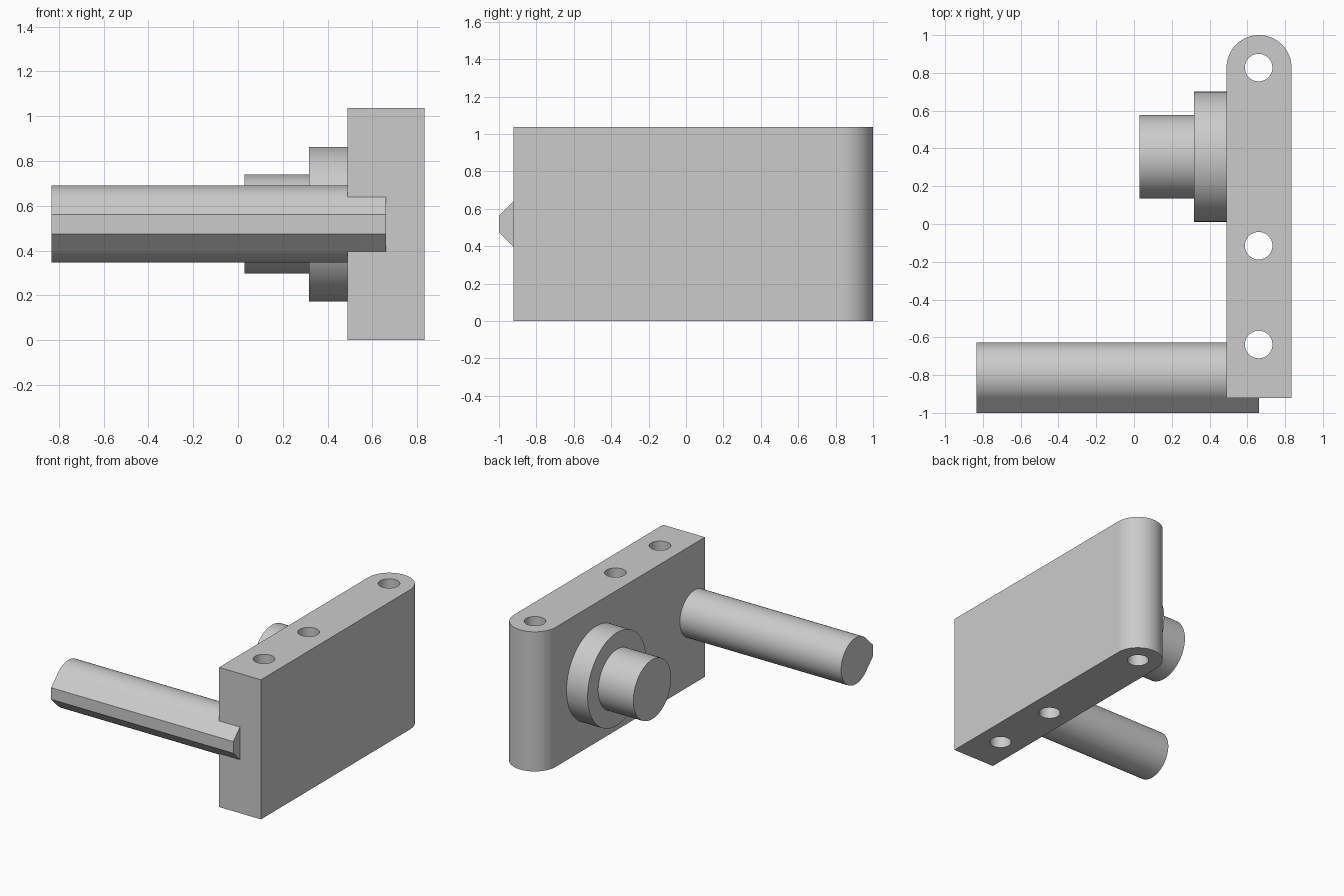
import bpy
import bmesh
import math
from mathutils import Vector

if "Cube" in bpy.data.objects:
    bpy.data.objects.remove(bpy.data.objects["Cube"])

HEIGHT = 1.036
MID_Z = HEIGHT / 2
PLATE_X, PLATE_R = 0.662, 0.172
FRONT_Y, BACK_Y = -0.922, 1.0
SHAFT_Y, SHAFT_R = -0.80, 0.172
BOSS_Y = 0.356

grey = bpy.data.materials.new("light grey")
grey.use_nodes = True
colour = (0.6, 0.6, 0.6, 1)
grey.diffuse_color = colour
grey.node_tree.nodes["Principled BSDF"].inputs["Base Color"].default_value = colour


def arc(cx, cy, r, start, end, steps):
    """Points on an arc, angles in degrees."""
    angles = [math.radians(start + (end - start) * i / steps) for i in range(steps + 1)]
    return [(cx + r * math.cos(a), cy + r * math.sin(a)) for a in angles]


def extrude(name, outline, axis, low, high):
    """Extrude a closed 2D outline along z (xy outline) or x (yz outline)."""
    bm = bmesh.new()
    place = (lambda a, b: (a, b, low)) if axis == "z" else (lambda a, b: (low, a, b))
    face = bm.faces.new([bm.verts.new(place(a, b)) for a, b in outline])
    moved = bmesh.ops.extrude_face_region(bm, geom=[face])["geom"]
    span = high - low
    offset = Vector((0, 0, span)) if axis == "z" else Vector((span, 0, 0))
    bmesh.ops.translate(bm, vec=offset,
                        verts=[v for v in moved if isinstance(v, bmesh.types.BMVert)])
    bmesh.ops.recalc_face_normals(bm, faces=bm.faces)
    mesh = bpy.data.meshes.new(name)
    bm.to_mesh(mesh)
    bm.free()
    mesh.materials.append(grey)
    obj = bpy.data.objects.new(name, mesh)
    bpy.context.collection.objects.link(obj)
    return obj


def circle(cx, cy, r, steps=96):
    return arc(cx, cy, r, 0, 360, steps)[:-1]


def combine(target, other, operation):
    """Apply a boolean and discard the second object."""
    mod = target.modifiers.new(operation, "BOOLEAN")
    mod.operation, mod.solver, mod.object = operation, "EXACT", other
    bpy.context.view_layer.objects.active = target
    bpy.ops.object.modifier_apply(modifier=mod.name)
    bpy.data.objects.remove(other)


# Upright plate with one rounded end
plate = extrude("mounting_plate",
                [(PLATE_X - PLATE_R, FRONT_Y), (PLATE_X + PLATE_R, FRONT_Y)]
                + arc(PLATE_X, BACK_Y - PLATE_R, PLATE_R, 0, 180, 48),
                "z", 0, HEIGHT)

# Teardrop shaft: round, with tangent flats running to a blunt front edge
tip = SHAFT_R * math.sqrt(2) - (SHAFT_Y + 1)
shaft = extrude("teardrop_shaft",
                arc(SHAFT_Y, MID_Z, SHAFT_R, -135, 135, 72)
                + [(-1, MID_Z + tip), (-1, MID_Z - tip)],
                "x", -PLATE_X - PLATE_R, PLATE_X)

# Stepped round boss
flange = extrude("boss_flange", circle(BOSS_Y, MID_Z, 0.345), "x", 0.317, PLATE_X - 0.1)
pin = extrude("boss_pin", circle(BOSS_Y, MID_Z, 0.221), "x", 0.028, PLATE_X - 0.2)

for part in (shaft, flange, pin):
    combine(plate, part, "UNION")

# Vertical through holes
for y in (BACK_Y - PLATE_R, -0.115, -0.638):
    hole = extrude("hole_cutter", circle(PLATE_X - 0.002, y, 0.073, 48), "z", -0.1, HEIGHT + 0.1)
    hole.hide_render = True
    combine(plate, hole, "DIFFERENCE")

# Smooth curved walls, keep flats crisp
bpy.ops.object.select_all(action="DESELECT")
plate.select_set(True)
bpy.context.view_layer.objects.active = plate
bpy.ops.object.shade_smooth_by_angle(angle=math.radians(25))
weighted = plate.modifiers.new("flat_faces", "WEIGHTED_NORMAL")
weighted.keep_sharp = True
